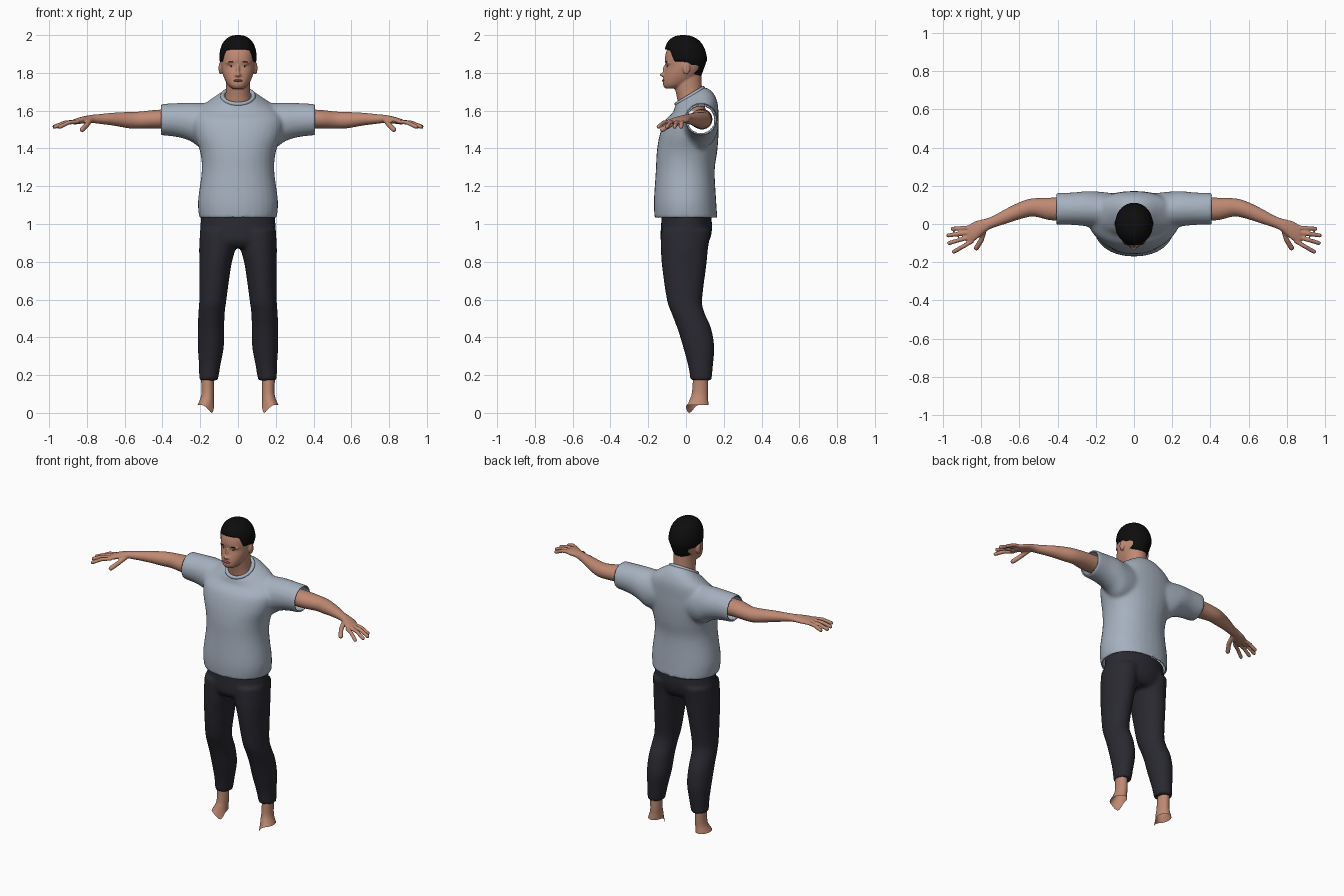
import bpy, bmesh, math
from mathutils import Vector, Matrix

cube = bpy.data.objects.get("Cube")
if cube:
    bpy.data.objects.remove(cube, do_unlink=True)


def material(name, rgb):
    m = bpy.data.materials.new(name)
    m.use_nodes = True
    m.diffuse_color = (*rgb, 1)
    bsdf = m.node_tree.nodes["Principled BSDF"]
    bsdf.inputs["Base Color"].default_value = (*rgb, 1)
    bsdf.inputs["Roughness"].default_value = 0.8
    return m


SKIN = material("skin", (0.52, 0.25, 0.17))
SHIRT = material("grey blue cloth", (0.38, 0.44, 0.52))
DENIM = material("dark cloth", (0.022, 0.022, 0.03))
HAIR = material("black hair", (0.004, 0.004, 0.004))
LIPS = material("lip", (0.36, 0.13, 0.10))
WHITE = material("eye white", (0.45, 0.40, 0.37))


def spline(rings, steps=4):
    """Catmull-Rom through ring parameters."""
    out = []
    for i in range(len(rings) - 1):
        a, b, c, d = (rings[min(max(i + k, 0), len(rings) - 1)] for k in (-1, 0, 1, 2))
        for s in range(steps):
            t = s / steps
            out.append([q + t / 2 * (r - p + t * (2 * p - 5 * q + 4 * r - w + t * (3 * (q - r) + w - p)))
                        for p, q, r, w in zip(a, b, c, d)])
    return out + [list(rings[-1])]


def skin_rows(bm, rows, caps=(True, True)):
    vs = [[bm.verts.new(p) for p in row] for row in rows]
    n = len(vs[0])
    faces = [bm.faces.new((a[i], a[(i + 1) % n], b[(i + 1) % n], b[i]))
             for a, b in zip(vs, vs[1:]) for i in range(n)]
    faces += [bm.faces.new(row) for row, cap in zip((vs[0], vs[-1]), caps) if cap]
    bmesh.ops.recalc_face_normals(bm, faces=faces)


def loft(bm, rings, side=1, along_x=False, n=32, square=1.0, caps=(True, True)):
    """Rings are x, y, z, two radii and an optional forward slope."""
    rows = []
    for r in spline(rings):
        x, y, z, ra, rb = r[:5]
        slope = r[5] if len(r) > 5 else 0
        row = []
        for i in range(n):
            a = math.tau * i / n
            c, s = (math.copysign(abs(f) ** square, f) for f in (math.cos(a), math.sin(a)))
            if along_x:
                row.append((side * x, y + ra * c, z + rb * s))
            else:
                row.append((side * (x + ra * c), y + rb * s, z + slope * rb * s))
        rows.append(row)
    skin_rows(bm, rows, caps)


def ball(bm, pos, radii):
    mat = Matrix.Translation(pos) @ Matrix.Diagonal((*radii, 1))
    bmesh.ops.create_uvsphere(bm, u_segments=20, v_segments=12, radius=1, matrix=mat)


def finger(bm, points, r, side):
    """Row of overlapping cones following the joints."""
    for a, b in zip(points, points[1:]):
        a, b = Vector(a), Vector(b)
        a.x, b.x = a.x * side, b.x * side
        for k in range(9):
            ball(bm, a.lerp(b, k / 8), (r, r, r))


def finish(bm, name, mat):
    mesh = bpy.data.meshes.new(name)
    bm.to_mesh(mesh)
    bm.free()
    ob = bpy.data.objects.new(name, mesh)
    bpy.context.collection.objects.link(ob)
    mesh.materials.append(mat)
    for p in mesh.polygons:
        p.use_smooth = True
    return ob


def blend(bm, name, mat, voxel, smooth=4, drop=None):
    """Fuse overlapping volumes into one soft skin; drop removes open ends."""
    ob = finish(bm, name, mat)
    rm = ob.modifiers.new("fuse", "REMESH")
    rm.mode, rm.voxel_size, rm.use_smooth_shade = "VOXEL", voxel, True
    sm = ob.modifiers.new("soften", "SMOOTH")
    sm.factor, sm.iterations = 0.5, smooth
    bpy.context.view_layer.update()
    dg = bpy.context.evaluated_depsgraph_get()
    mesh = bpy.data.meshes.new_from_object(ob.evaluated_get(dg))
    ob.modifiers.clear()
    ob.data = mesh
    out = bmesh.new()
    out.from_mesh(mesh)
    if drop:
        gone = [f for f in out.faces if drop(f.calc_center_median(), f.normal)]
        bmesh.ops.delete(out, geom=gone, context="FACES")
    for f in out.faces:
        f.smooth, f.material_index = True, 0
    out.to_mesh(mesh)
    out.free()
    mesh.materials.clear()
    mesh.materials.append(mat)
    return ob


# Shirt: torso and sleeves fused, then opened at the hem and cuffs
bm = bmesh.new()
loft(bm, [(0, 0, 1.03, .205, .166, 0), (0, -.005, 1.12, .212, .165, 0), (0, -.004, 1.28, .192, .156, 0),
          (0, .005, 1.38, .2, .16, 0), (0, .016, 1.47, .23, .156, 0), (0, .031, 1.55, .24, .141, 0),
          (0, .05, 1.615, .2, .118, .2), (0, .04, 1.66, .13, .1, .4), (0, .02, 1.68, .085, .076, .6)], square=.92)
for s in (1, -1):
    loft(bm, [(.1, .07, 1.52, .09, .12), (.19, .075, 1.52, .095, .12), (.25, .08, 1.54, .092, .102),
              (.32, .08, 1.55, .085, .09), (.41, .08, 1.553, .084, .083)], s, True)
shirt = blend(bm, "shirt", SHIRT, .011, 5, lambda c, n: (abs(c.x) > .39 and abs(n.x) > .75)
              or (c.z < 1.05 and n.z < -.75))
thick = shirt.modifiers.new("cloth", "SOLIDIFY")
thick.thickness, thick.offset = .008, -1

# Collar rib
bpy.ops.mesh.primitive_torus_add(location=(0, .02, 1.677), rotation=(.54, 0, 0), major_radius=.082,
                                 minor_radius=.011, major_segments=40, minor_segments=10)
collar = bpy.context.object
collar.name = "collar"
collar.data.materials.append(SHIRT)
bpy.ops.object.shade_smooth()

# Trousers
bm = bmesh.new()
loft(bm, [(0, .003, 1.06, .195, .13), (0, .002, .97, .2, .136), (0, -.005, .91, .2, .128), (0, -.005, .875, .185, .1)])
for s in (1, -1):
    loft(bm, [(.105, 0, .97, .096, .132), (.11, -.008, .87, .096, .125), (.12, -.01, .78, .084, .118),
              (.133, -.008, .6, .072, .094), (.14, .01, .53, .07, .088), (.143, .043, .45, .07, .09),
              (.144, .067, .35, .069, .083), (.15, .077, .25, .057, .066), (.156, .08, .172, .05, .056)], s)
blend(bm, "trousers", DENIM, .011, 5)

# Bare ankles ending in a ragged point
for s, tag in ((1, "left"), (-1, "right")):
    bm = bmesh.new()
    loft(bm, [(.163, .078, .2, .034, .04), (.16, .075, .12, .033, .042), (.163, .07, .08, .035, .046),
              (.17, .06, .042, .044, .06)], s, caps=(True, False))
    for v in bm.verts:
        if v.co.z < .06:
            d = Vector((s * v.co.x - .17, v.co.y - .06)).normalized()
            v.co.z -= .042 * max(0, d.dot(Vector((-.6, -.8)))) ** 6
    finish(bm, tag + "_ankle", SKIN)

# Arms with hands
for s, tag in ((1, "left"), (-1, "right")):
    bm = bmesh.new()
    loft(bm, [(.25, .085, 1.555, .055, .055), (.42, .078, 1.555, .06, .05), (.52, .087, 1.55, .048, .045),
              (.58, .076, 1.55, .046, .043), (.66, .045, 1.555, .04, .034), (.74, .01, 1.556, .031, .025),
              (.78, -.008, 1.556, .035, .021), (.83, -.035, 1.549, .05, .018), (.87, -.055, 1.54, .048, .014)], s, True)
    for base, tip in (((.855, -.018), (.95, -.025)), ((.86, -.043), (.972, -.06)),
                      ((.86, -.068), (.968, -.1)), ((.85, -.092), (.943, -.145))):
        mid = ((base[0] + tip[0]) / 2, (base[1] + tip[1]) / 2, 1.537)
        finger(bm, [(*base, 1.542), mid, (*tip, 1.515)], .0115, s)
    finger(bm, [(.785, -.035, 1.545), (.80, -.085, 1.525), (.825, -.125, 1.5)], .014, s)
    blend(bm, tag + "_arm", SKIN, .0055, 3)

# Head, neck, nose and ears
bm = bmesh.new()
loft(bm, [(0, -.075, 1.717, .03, .035), (0, -.056, 1.735, .052, .065), (0, -.035, 1.765, .07, .086),
          (0, -.018, 1.8, .083, .096), (0, -.006, 1.835, .09, .1), (0, -.004, 1.87, .091, .108),
          (0, -.002, 1.92, .088, .1), (0, 0, 1.96, .065, .075), (0, 0, 1.98, .03, .03)], square=.92)
loft(bm, [(0, .035, 1.6, .085, .07), (0, .022, 1.67, .068, .07), (0, .012, 1.73, .064, .072), (0, .01, 1.82, .066, .07)])
ball(bm, (0, -.108, 1.812), (.01, .016, .034))
ball(bm, (0, -.122, 1.79), (.013, .017, .011))
for s in (1, -1):
    ball(bm, (s * .012, -.113, 1.787), (.01, .012, .008))
    ball(bm, (s * .034, -.09, 1.853), (.03, .017, .008))
    ball(bm, (s * .093, .002, 1.825), (.01, .02, .034))
blend(bm, "head", SKIN, .005, 3)

# Eyes, brows and mouth
for s, tag in ((1, "left"), (-1, "right")):
    for part, y, z, radii, mat in (("eye", -.09, 1.836, (.014, .01, .006), WHITE),
                                   ("iris", -.097, 1.836, (.0055, .005, .0055), HAIR),
                                   ("brow", -.1, 1.857, (.02, .009, .004), HAIR)):
        bm = bmesh.new()
        ball(bm, (s * .034, y, z), radii)
        finish(bm, tag + "_" + part, mat)
bm = bmesh.new()
ball(bm, (0, -.115, 1.759), (.024, .013, .007))
finish(bm, "mouth", LIPS)


# Hair: cap whose lower edge follows the hairline around the head
def hairline(back):
    keys = ((-1, 1.925), (-.72, 1.92), (-.55, 1.86), (-.12, 1.862), (.3, 1.8), (1, 1.785))
    for (a, za), (b, zb) in zip(keys, keys[1:]):
        if back <= b:
            return za + (zb - za) * (back - a) / (b - a)
    return keys[-1][1]


def hair_point(angle, t, shrink=1):
    low = hairline(math.sin(angle))
    z = low + (2.0 - low) * math.sin(t * math.pi / 2)
    u = (z - 1.87) / .13
    r = max(1 - u ** 2.4, 0) ** (1 / 2.4) if u > 0 else 1 + .42 * u
    r = max(r, .02) * shrink
    return (.099 * r * math.cos(angle), .112 * r * math.sin(angle) - .014 * max(u, 0), z)


bm = bmesh.new()
turns = [math.tau * i / 64 for i in range(64)]
rows = [[hair_point(a, 0, .85) for a in turns]]
rows += [[hair_point(a, k / 16) for a in turns] for k in range(17)]
skin_rows(bm, rows, (False, True))
finish(bm, "hair", HAIR)
